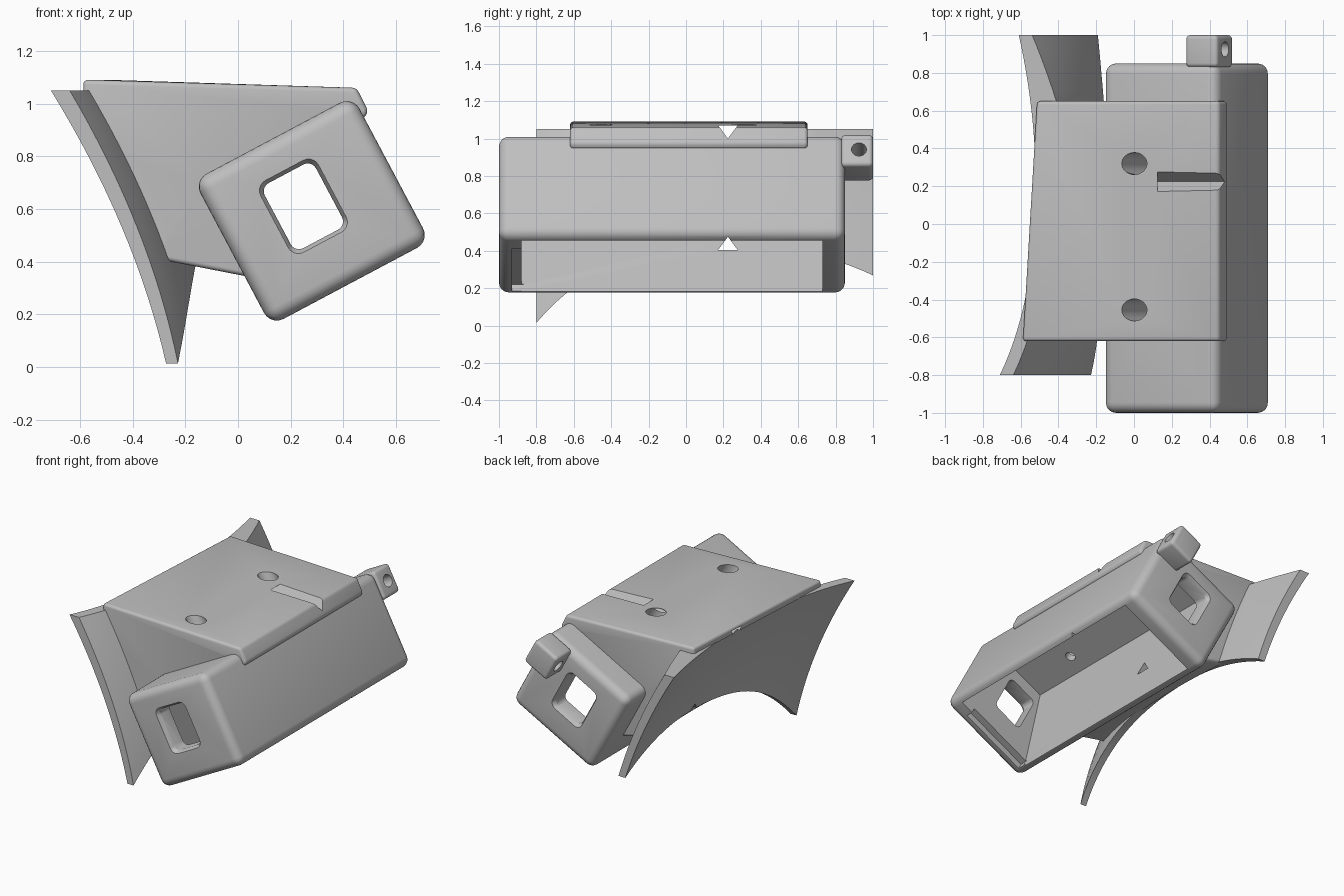
import bpy, bmesh, math
from mathutils import Matrix, Vector

cube = bpy.data.objects.get("Cube")
if cube:
    bpy.data.objects.remove(cube, do_unlink=True)

grey = bpy.data.materials.new("plain grey")
grey.use_nodes = True
COLOUR = (0.52, 0.52, 0.52, 1)
grey.diffuse_color = COLOUR
grey.node_tree.nodes["Principled BSDF"].inputs["Base Color"].default_value = COLOUR

# Tilted frame shared by the housing, its cutters and the lug
TILT = Matrix.Translation((0.28, 0, 0.593)) @ Matrix.Rotation(math.radians(-28), 4, 'Y')


def finish(name, bm, matrix=Matrix()):
    bmesh.ops.transform(bm, matrix=matrix, verts=bm.verts)
    bmesh.ops.recalc_face_normals(bm, faces=bm.faces)
    mesh = bpy.data.meshes.new(name)
    bm.to_mesh(mesh)
    bm.free()
    mesh.materials.append(grey)
    obj = bpy.data.objects.new(name, mesh)
    bpy.context.collection.objects.link(obj)
    return obj


def round_edges(bm, radius, segments, only_y=False):
    edges = [e for e in bm.edges
             if not only_y or abs((e.verts[0].co - e.verts[1].co).y) > 1e-4]
    bmesh.ops.bevel(bm, geom=edges, offset=radius, segments=segments,
                    profile=0.5, affect='EDGES', clamp_overlap=True)


def block(name, lo, hi, radius=0, only_y=False, flare=0):
    """Box in the tilted frame; flare widens its outer y end."""
    bm = bmesh.new()
    bmesh.ops.create_cube(bm, size=1)
    lo, hi = Vector(lo), Vector(hi)
    mid, size = (lo + hi) / 2, hi - lo
    for v in bm.verts:
        grow = flare if v.co.y * mid.y > 0 else 0
        v.co = mid + Vector((v.co.x * (size.x + grow), v.co.y * size.y,
                             v.co.z * (size.z + grow)))
    if radius:
        round_edges(bm, radius, 5, only_y)
    return finish(name, bm, TILT)


def prism(name, outline, axis, start, end, radius=0, skew=0, matrix=Matrix()):
    """Outline in (x, z) swept along y, or in (y, z) swept along x.
    Skew shifts the far left end along x."""
    bm = bmesh.new()
    place = (lambda a, b: (a, start, b)) if axis == 'Y' else (lambda a, b: (start, a, b))
    face = bm.faces.new([bm.verts.new(place(a, b)) for a, b in outline])
    out = bmesh.ops.extrude_face_region(bm, geom=[face])
    step = Vector((0, end - start, 0) if axis == 'Y' else (end - start, 0, 0))
    for v in out["geom"]:
        if isinstance(v, bmesh.types.BMVert):
            v.co += step
            if skew and v.co.x < -0.5:
                v.co.x += skew
    bmesh.ops.recalc_face_normals(bm, faces=bm.faces)
    if radius:
        round_edges(bm, radius, 4)
    return finish(name, bm, matrix)


def cylinder(name, radius, depth, matrix):
    bm = bmesh.new()
    bmesh.ops.create_cone(bm, cap_ends=True, segments=32, radius1=radius,
                          radius2=radius, depth=depth)
    return finish(name, bm, matrix)


def saddle_x(y, z):
    d = abs(y - 0.2)
    dip = 0.14 * d ** 2 + (0.05 * d ** 4 if y < 0.2 else 0)
    return -0.08 - dip - 0.223 * z - 0.187 * z * z


def arch(y):
    d = abs(y - 0.3)
    return 0.43 - (0.33 * d * d if y > 0.3 else 0.15 * d * d + 0.16 * d ** 4)


def saddle_depth(y, z):
    bulge = 0.06 * z * z * min(1, (1 - y) / 0.35) if y > 0 else 0
    return 0.045 + 0.025 * z + bulge


def saddle_solid(name, bottom, top, shift, thickness):
    """Double curved sheet given depth along x."""
    bm = bmesh.new()
    ny, nz = 36, 16
    grid = []
    for i in range(ny + 1):
        y = -0.8 + 1.8 * i / ny
        low = bottom(y)
        zs = [low + (top - low) * j / nz for j in range(nz + 1)]
        grid.append([bm.verts.new((saddle_x(y, z) + shift, y, z)) for z in zs])
    faces = [bm.faces.new((grid[i][j], grid[i + 1][j], grid[i + 1][j + 1], grid[i][j + 1]))
             for i in range(ny) for j in range(nz)]
    out = bmesh.ops.extrude_face_region(bm, geom=faces)
    for v in out["geom"]:
        if isinstance(v, bmesh.types.BMVert):
            v.co.x += thickness(v.co.y, v.co.z)
    return finish(name, bm)


def cut(obj, cutters):
    bpy.context.view_layer.objects.active = obj
    for c in cutters:
        mod = obj.modifiers.new("cut", 'BOOLEAN')
        mod.operation, mod.solver, mod.object = 'DIFFERENCE', 'EXACT', c
        bpy.ops.object.modifier_apply(modifier=mod.name)


def smooth(obj):
    bpy.ops.object.select_all(action='DESELECT')
    obj.select_set(True)
    bpy.context.view_layer.objects.active = obj
    bpy.ops.object.shade_smooth_by_angle(angle=math.radians(30))


# Main parts
housing = block("housing", (-0.342, -1, -0.312), (0.342, 0.85, 0.312), 0.055)
bracket = prism("bracket", [(-0.588, 1.091), (0.45, 1.06), (0.495, 0.97), (0.475, 0.94),
                            (0.4, 0.955), (-0.1, 0.68), (0.08, 0.335), (-0.588, 0.465)],
                'Y', -0.62, 0.65, 0.022, 0.075)
saddle = saddle_solid("saddle_plate", arch, 1.05, 0, saddle_depth)
lug = block("lug", (0.152, 0.83, 0.118), (0.342, 1, 0.308), 0.022)

# Housing cavity, open below with one sloping wall, and a rebate in the front end wall
cavity = prism("cavity_cutter", [(-0.33, -0.5), (0.292, -0.5), (0.292, 0.25), (-0.14, 0.25),
                                 (-0.292, -0.312)], 'Y', -0.88, 0.73, matrix=TILT)
rebate = block("rebate_cutter", (-0.285, -0.93, -0.4), (0.2, -0.87, -0.27))

# End windows with flared rims
W0, W1 = (-0.13, -0.11), (0.09, 0.17)
windows = [block("window_cutter", (W0[0], -1.2, W0[1]), (W1[0], 1.2, W1[1]), 0.035, True)]
for y0, y1 in ((-1.001, -0.97), (0.82, 0.851)):
    windows.append(block("window_rim_cutter", (W0[0], y0, W0[1]), (W1[0], y1, W1[1]),
                         0.04, True, 0.03))

# Stepped screw holes, square to the housing roof
holes = []
for y in (0.32, -0.455):
    holes.append(cylinder("screw_cutter", 0.033, 0.5, TILT @ Matrix.Translation((-0.02, y, 0.4))))
    holes.append(cylinder("screw_head_cutter", 0.058, 0.4, TILT @ Matrix.Translation((-0.02, y, 0.5))))

# Triangular channels running from side to side
channels = [prism("channel_cutter", [(0.172, base), (0.276, base), (0.224, tip)], 'X', -1, 1)
            for base, tip in ((1.07, 1.0), (0.405, 0.475))]

lug_hole = cylinder("lug_hole_cutter", 0.04, 0.6,
                    TILT @ Matrix.Translation((0.27, 0.925, 0.213)) @ Matrix.Rotation(math.pi / 2, 4, 'Y'))
trim = saddle_solid("trim_cutter", lambda y: 0.1, 1.045, 0.03, lambda y, z: -1.2)

cut(housing, [cavity, rebate] + windows + holes + channels)
cut(bracket, [trim] + holes + channels)
cut(saddle, channels)
cut(lug, [lug_hole])

for c in [cavity, rebate, lug_hole, trim] + windows + holes + channels:
    bpy.data.objects.remove(c, do_unlink=True)
for part in (housing, bracket, saddle, lug):
    smooth(part)
